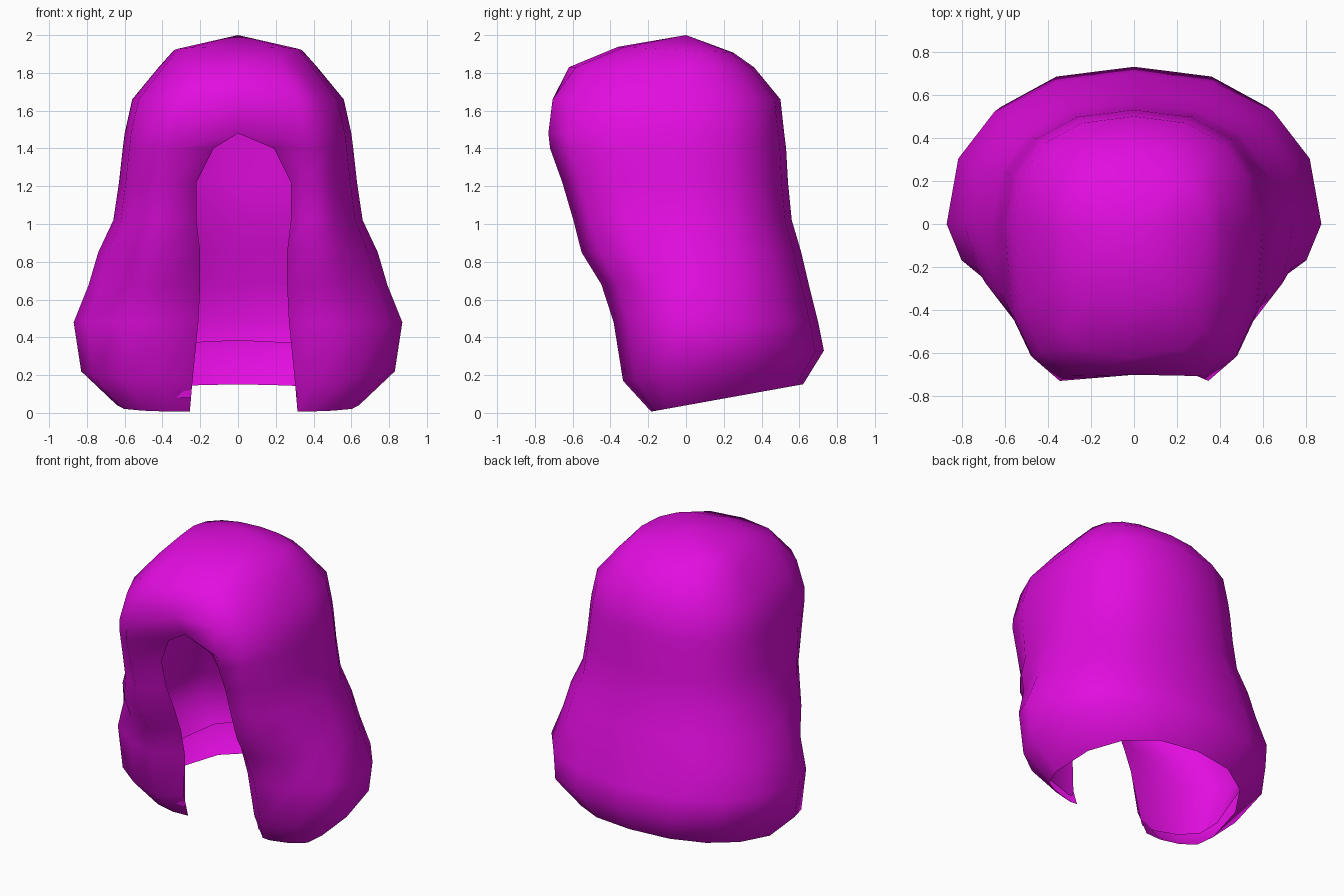
import bpy
import bmesh
from math import sin, cos, radians

cube = bpy.data.objects.get("Cube")
if cube:
    bpy.data.objects.remove(cube)

magenta = bpy.data.materials.new("bright magenta")
magenta.use_nodes = True
colour = (0.76, 0.004, 0.74, 1)
magenta.diffuse_color = colour
magenta.node_tree.nodes["Principled BSDF"].inputs["Base Color"].default_value = colour

ANGLES = [0, 22, 45, 68, 90, 113, 135, 153]


def row_points(z, width, front, back, opening, rim, slope, curve):
    """One level, from the right edge of the face round the back to the left."""
    half = []
    for a in ANGLES:
        s, c = abs(sin(radians(a))), abs(cos(radians(a)))
        if a <= 90:
            half.append((width * s ** 0.85, back * c ** 0.85))
        else:
            half.append((width * s ** curve, front * c ** curve))
    half.append((opening, rim))
    ring = [(-x, y) for x, y in reversed(half)] + half[1:]
    shift = 0.03 if opening else 0
    last = len(ring) - 1
    return [(x + (shift if i in (0, last) else 0), y, z + slope * y)
            for i, (x, y) in enumerate(ring)]


def build_shell(name, rows, crown_point):
    bm = bmesh.new()
    grid = [[bm.verts.new(p) for p in row_points(*r)] for r in rows]
    for upper, lower in zip(grid, grid[1:]):
        for i in range(len(upper) - 1):
            bm.faces.new((upper[i], upper[i + 1], lower[i + 1], lower[i]))
    crown = bm.verts.new(crown_point)
    for a, b in zip(grid[0], grid[0][1:]):
        bm.faces.new((crown, b, a))
    bmesh.ops.remove_doubles(bm, verts=bm.verts, dist=0.002)
    bmesh.ops.recalc_face_normals(bm, faces=bm.faces)
    for face in bm.faces:
        face.smooth = True
    mesh = bpy.data.meshes.new(name)
    bm.to_mesh(mesh)
    bm.free()
    mesh.materials.append(magenta)
    bpy.context.collection.objects.link(bpy.data.objects.new(name, mesh))


# Rows from crown to hem: height, half width, front y, back y,
# opening half width, rim y, slope, roundness of the front corners
outer = [
    (1.92, 0.34, -0.36, 0.25, 0, -0.36, -0.05, 0.85),
    (1.83, 0.42, -0.64, 0.36, 0, -0.62, 0, 0.8),
    (1.66, 0.56, -0.77, 0.50, 0, -0.70, 0, 0.75),
    (1.48, 0.60, -0.79, 0.52, 0, -0.58, 0, 0.7),
    (1.40, 0.61, -0.78, 0.53, 0.16, -0.57, 0, 0.7),
    (1.22, 0.63, -0.71, 0.54, 0.25, -0.52, 0, 0.7),
    (1.02, 0.66, -0.65, 0.56, 0.25, -0.47, 0, 0.75),
    (0.85, 0.74, -0.61, 0.61, 0.23, -0.41, 0, 0.85),
    (0.68, 0.79, -0.50, 0.65, 0.23, -0.34, 0, 0.95),
    (0.48, 0.87, -0.43, 0.70, 0.24, -0.28, 0, 1),
    (0.22, 0.83, -0.37, 0.73, 0.27, -0.25, 0.15, 0.9),
    (0.04, 0.64, -0.20, 0.62, 0.285, -0.18, 0.18, 0.7),
]
build_shell("hair_shell", outer, (0, 0, 2))

# Lining: a thin layer under the shell, joining it along the face opening
GAP = 0.06
lining = []
for z, width, front, back, opening, rim, slope, curve in outer[1:10]:
    inner_rim = rim if z < 1.5 else rim + GAP
    lining.append((z - GAP * (z > 1.7), width - GAP, min(front + 2 * GAP, inner_rim),
                   back - GAP, opening, inner_rim, slope, curve))
# The lining's hem rises towards the nape
lining.append((0.16, 0.68, -0.24, 0.62, 0.28, -0.22, 0.36, 0.8))
build_shell("hair_lining", lining, (0, -0.1, 1.9))
